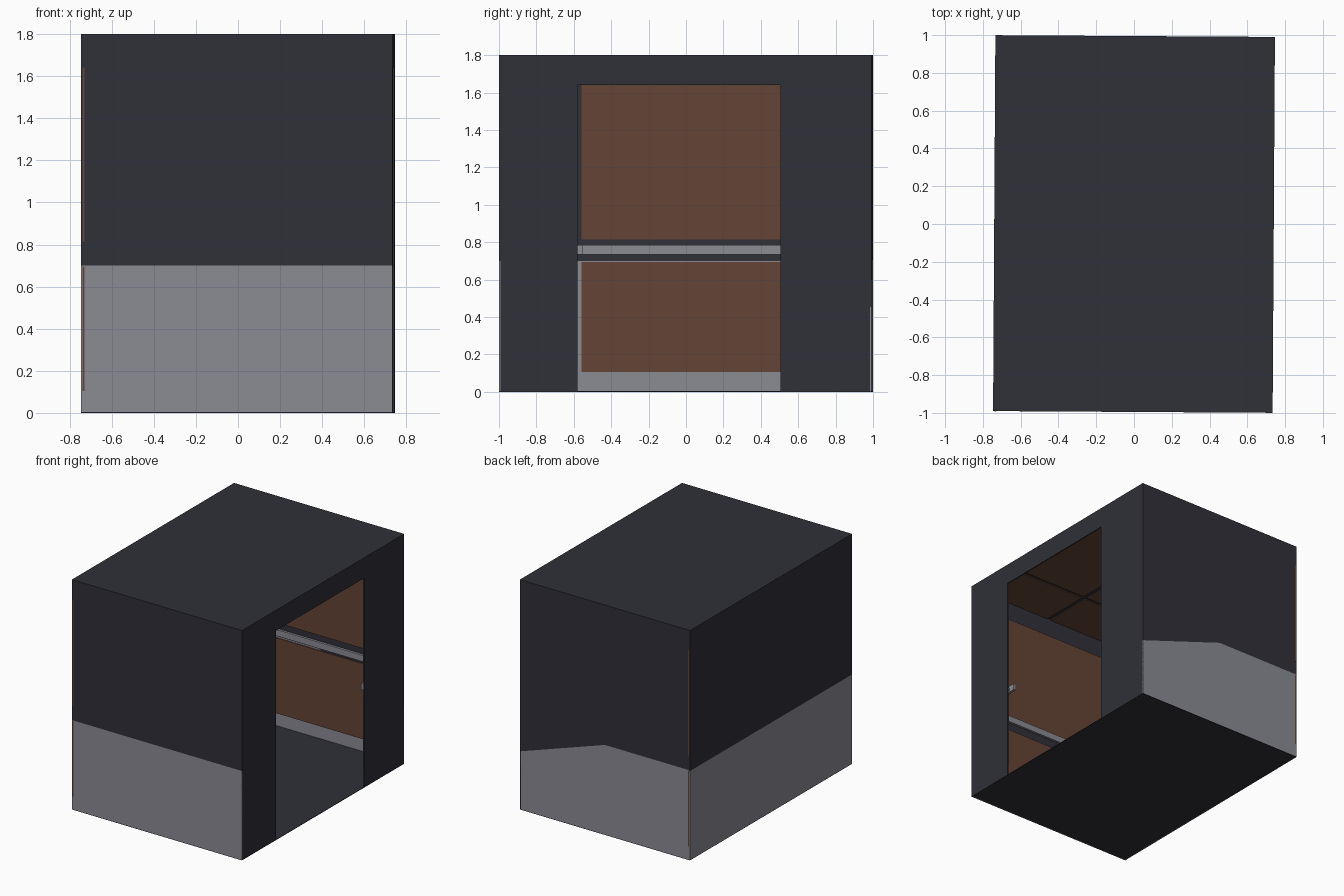
import bpy, bmesh, math
from mathutils import Matrix, Vector

if "Cube" in bpy.data.objects:
    bpy.data.objects.remove(bpy.data.objects["Cube"])

def mat(name, c):
    m = bpy.data.materials.new(name)
    m.diffuse_color = (*c, 1)
    m.use_nodes = True
    m.node_tree.nodes["Principled BSDF"].inputs["Base Color"].default_value = m.diffuse_color
    return m

DARK = mat("dark_frame", (0.029, 0.029, 0.040))
GREY = mat("grey_metal", (0.255, 0.255, 0.295))
BROWN = mat("brown_panel", (0.130, 0.058, 0.037))

TURN = Matrix.Rotation(math.radians(-0.35), 4, 'Z')   # the cabin sits very slightly turned
X, Y, H, T = 0.74, 0.995, 1.8, 0.008                  # half width, half depth, height, wall thickness

def finish(name, bm, m):
    bmesh.ops.recalc_face_normals(bm, faces=bm.faces)
    bm.transform(TURN)
    me = bpy.data.meshes.new(name)
    bm.to_mesh(me)
    bm.free()
    me.materials.append(m)
    bpy.context.collection.objects.link(bpy.data.objects.new(name, me))

def box(name, lo, hi, m):
    bm = bmesh.new()
    bmesh.ops.create_cube(bm, size=1)
    for v in bm.verts:
        v.co = [(a + b) / 2 + c * (b - a) for a, b, c in zip(lo, hi, v.co)]
    finish(name, bm, m)

def plate(name, pts, axis, start, end, m):
    """Extrude an outline of (horizontal, z) points along axis x or y."""
    bm = bmesh.new()
    put = (lambda p, d: (d, p[0], p[1])) if axis == 'x' else (lambda p, d: (p[0], d, p[1]))
    f = bm.faces.new([bm.verts.new(put(p, start)) for p in pts])
    ext = bmesh.ops.extrude_face_region(bm, geom=[f])
    d = Vector(put((0, 0), end - start))
    bmesh.ops.translate(bm, vec=d, verts=[v for v in ext['geom'] if isinstance(v, bmesh.types.BMVert)])
    finish(name, bm, m)

def rect(a, b, z0, z1):
    return [(a, z0), (b, z0), (b, z1), (a, z1)]

# floor and ceiling
box("floor", (-X, -Y, 0), (X, Y, 0.004), DARK)
box("roof", (-X, -Y, H - T), (X, Y, H), DARK)

# front and left walls: grey below, dark above
S = 0.70
plate("front_wall_lower", rect(-X, X, 0, S), 'y', -Y, -Y + T, GREY)
plate("front_wall_upper", rect(-X, X, S, H), 'y', -Y, -Y + T, DARK)
plate("left_wall_lower", rect(-Y, Y, 0, S), 'x', -X, -X + T, GREY)
plate("left_wall_upper", rect(-Y, Y, S, H), 'x', -X, -X + T, DARK)

# back wall: the grey part drops towards the doorway
edge = [(-X, 0.705), (0, 0.705), (X, 0.455)]
plate("back_wall_lower", [(X, 0), (-X, 0)] + edge, 'y', Y - T, Y, GREY)
plate("back_wall_upper", [(X, H), (-X, H)] + edge, 'y', Y - T, Y, DARK)

# door wall with its opening
D0, D1, DH = -0.575, 0.51, 1.64
plate("door_wall", [(-Y, 0), (D0, 0), (D0, DH), (D1, DH), (D1, 0), (Y, 0), (Y, H), (-Y, H)],
      'x', X - T, X, DARK)

# brown inner panels, in two rows on every wall
P = 0.008
G = 0.013
SPLITS = [(-Y - 0.001, -0.575 - G), (-0.575 + G, 0.575 - G), (0.575 + G, Y + 0.001)]
for row, (z0, z1) in {"lower": (0.105, 0.695), "upper": (0.815, DH)}.items():
    for i, (a, b) in enumerate(SPLITS):
        plate(f"left_{row}_panel_{i}", rect(a, b, z0, z1), 'x', -X + T, -X + T + P, BROWN)
    for side, s in (("front", -1), ("back", 1)):
        plate(f"{side}_{row}_panel", rect(-X + T + P, X - T, z0, z1), 'y', s * (Y - T), s * (Y - T - P), BROWN)
    for side, a, b in (("near", -Y + T + P, D0 - 0.005), ("far", D1 + 0.005, Y - T - P)):
        plate(f"door_{side}_{row}_panel", rect(a, b, z0, z1), 'x', X - T, X - T - P, BROWN)

# ceiling panels with dark gaps forming a grid
for i, (a, b) in enumerate(SPLITS):
    a, b = max(a, -Y + T), min(b, Y - T)
    for j, s in enumerate((-1, 1)):
        x0, x1 = sorted((s * 0.018, s * (X - T)))
        box(f"ceiling_panel_{i}_{j}", (x0, a, H - T - P), (x1, b, H - T), BROWN)

# handrails with short brackets
R0, R1, OFF, TH = 0.735, 0.785, 0.03, 0.02
xi, yi = X - T, Y - T
box("left_rail", (-xi + OFF, -0.94, R0), (-xi + OFF + TH, 0.94, R1), GREY)
for i, y in enumerate((-0.8, 0, 0.8)):
    box(f"left_rail_bracket_{i}", (-xi, y - 0.01, 0.75), (-xi + OFF, y + 0.01, 0.77), GREY)
for side, s in (("front", -1), ("back", 1)):
    y0, y1 = sorted((s * (yi - OFF), s * (yi - OFF - TH)))
    box(f"{side}_rail", (-0.68, y0, R0), (0.68, y1, R1), GREY)
    w0, w1 = sorted((s * yi, s * (yi - OFF)))
    for i, x in enumerate((-0.5, 0.5)):
        box(f"{side}_rail_bracket_{i}", (x - 0.01, w0, 0.75), (x + 0.01, w1, 0.77), GREY)
for side, a, b in (("near", -0.94, -0.55), ("far", 0.55, 0.94)):
    box(f"door_{side}_rail", (xi - OFF - TH, a, R0), (xi - OFF, b, R1), GREY)
    for i, y in enumerate((a + 0.06, b - 0.06)):
        box(f"door_{side}_rail_bracket_{i}", (xi - OFF, y - 0.01, 0.75), (xi, y + 0.01, 0.77), GREY)
